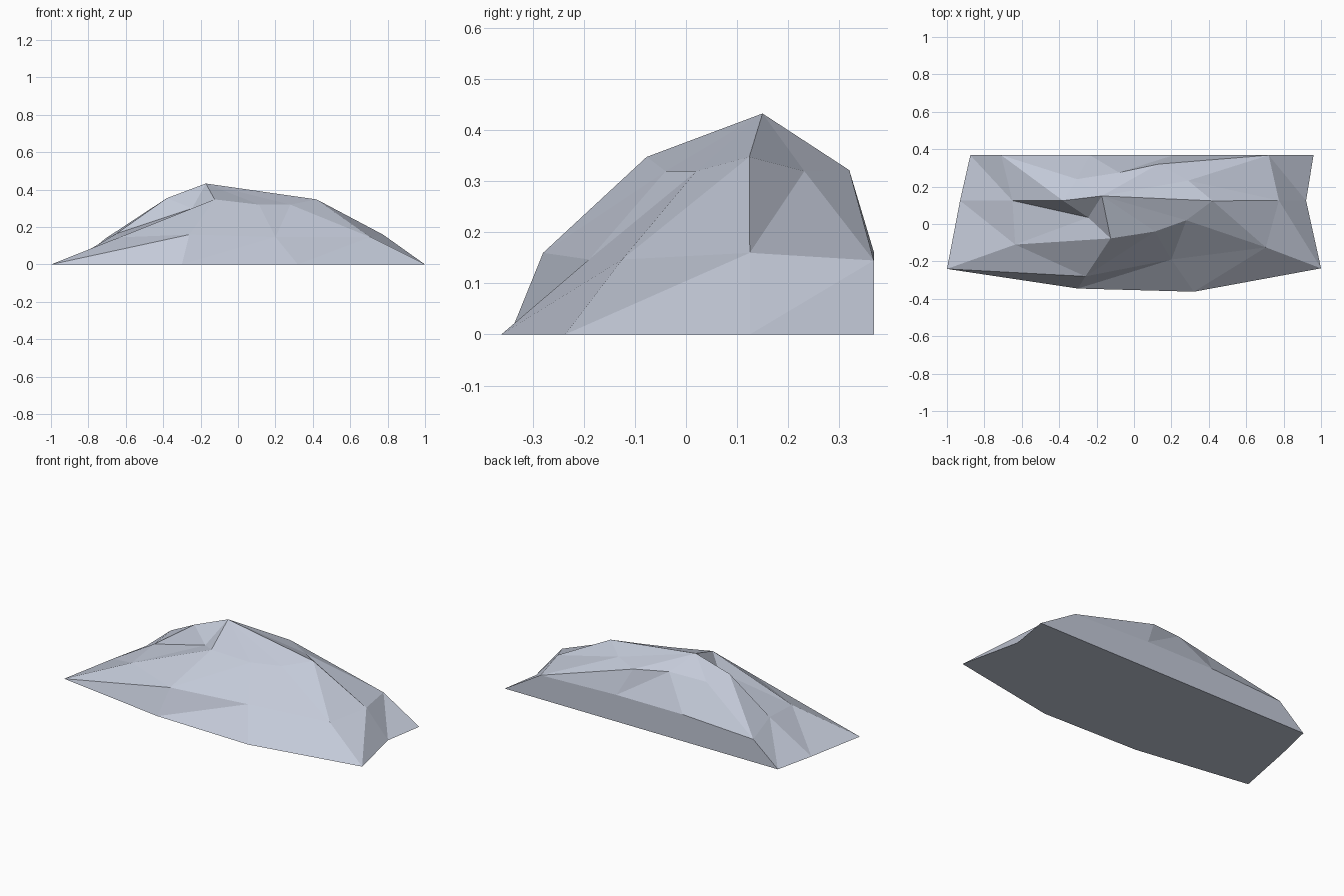
import bpy
import bmesh

if "Cube" in bpy.data.objects:
    bpy.data.objects.remove(bpy.data.objects["Cube"])

# Faceted rock: three ten-sided rings lofted up to a single peak.
# Each ring runs anticlockwise seen from above, starting at the front left.
FOOT = [(-.30, -.345), (.32, -.362), (1, -.237), (.92, .125), (.96, .368),
        (.30, .368), (-.30, .368), (-.875, .368), (-.93, .125), (-1, -.24)]
SHOULDER = [(-.26, -.28, .16), (.20, -.19, .147), (.705, -.125, .147), (.775, .125, .16),
            (.72, .368, .145), (.21, .368, .162), (-.235, .368, .162), (-.71, .368, .138),
            (-.65, .125, .165), (-.635, -.11, .145)]
CROWN = [(-.125, -.077, .348), (.113, -.04, .32), (.28, .02, .32), (.42, .124, .348),
         (.29, .232, .32), (.13, .32, .322), (-.08, .275, .345), (-.305, .24, .33),
         (-.38, .125, .355), (-.245, .035, .30)]
PEAK = (-.172, .15, .433)


def loft(bm, low, high):
    """Join two rings with triangles, all diagonals leaning the same way."""
    n = len(low)
    for i in range(n):
        j = (i + 1) % n
        bm.faces.new((low[i], low[j], high[j]))
        bm.faces.new((low[i], high[j], high[i]))


bm = bmesh.new()
foot = [bm.verts.new((x, y, 0)) for x, y in FOOT]
shoulder = [bm.verts.new(p) for p in SHOULDER]
crown = [bm.verts.new(p) for p in CROWN]
peak = bm.verts.new(PEAK)

# flat underside, sloping sides, peak fan
bm.faces.new(foot[::-1])
loft(bm, foot, shoulder)
loft(bm, shoulder, crown)
for i in range(len(crown)):
    bm.faces.new((crown[i], crown[(i + 1) % len(crown)], peak))

mesh = bpy.data.meshes.new("rock")
bm.to_mesh(mesh)
bm.free()

stone = bpy.data.materials.new("pale_blue_grey_stone")
stone.diffuse_color = (0.55, 0.59, 0.69, 1)
stone.use_nodes = True
stone.node_tree.nodes["Principled BSDF"].inputs["Base Color"].default_value = stone.diffuse_color
mesh.materials.append(stone)

rock = bpy.data.objects.new("rock", mesh)
bpy.context.collection.objects.link(rock)
